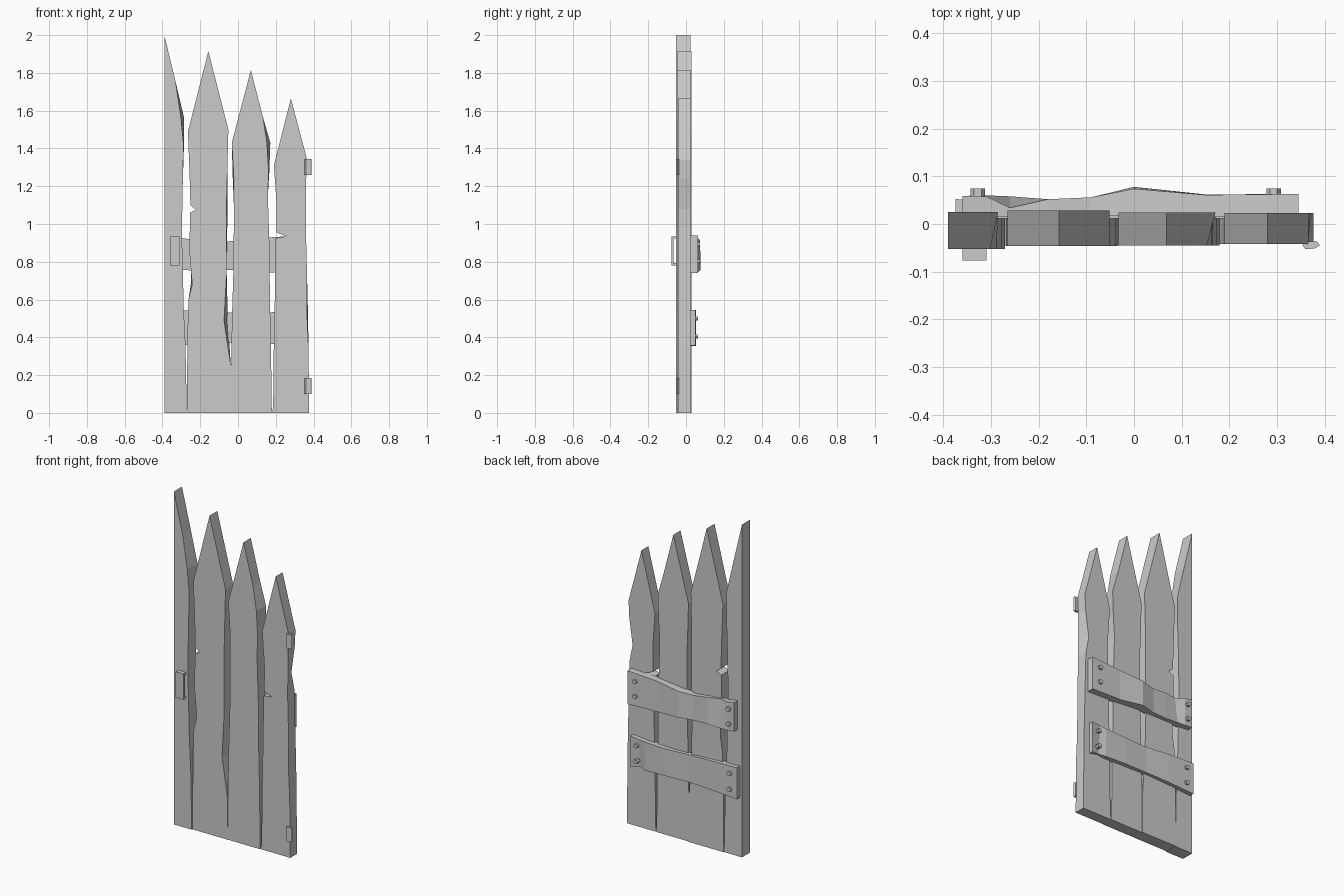
import bpy, bmesh, math


def finish(name, bm):
    bmesh.ops.recalc_face_normals(bm, faces=bm.faces)
    mesh = bpy.data.meshes.new(name)
    bm.to_mesh(mesh)
    bm.free()
    ob = bpy.data.objects.new(name, mesh)
    bpy.context.collection.objects.link(ob)
    return ob


def loft(name, rings):
    """Skin equal-length rings of points and cap both ends."""
    bm = bmesh.new()
    vs = [[bm.verts.new(p) for p in r] for r in rings]
    n = len(vs[0])
    for a, b in zip(vs, vs[1:]):
        for i in range(n):
            j = (i + 1) % n
            bm.faces.new((a[i], a[j], b[j], b[i]))
    bm.faces.new(vs[0])
    bm.faces.new(vs[-1])
    return finish(name, bm)


def plank(name, y0, y1, outline):
    """Outline points are (x, z) or (x, z, back shift in x)."""
    front = [(p[0], y0, p[1]) for p in outline]
    back = [(p[0] + (p[2] if len(p) > 2 else 0), y1, p[1]) for p in outline]
    return loft(name, [front, back])


# Pointed planks with worn edges and split notches
plank("plank_1", -0.052, 0.025, [
    (-0.39, 0), (-0.39, 2.0), (-0.332, 1.76), (-0.302, 1.56, 0.017),
    (-0.288, 1.42, 0.002), (-0.293, 1.2), (-0.297, 0.95), (-0.292, 0.75),
    (-0.287, 0.54), (-0.278, 0.36), (-0.271, 0)])
plank("plank_2", -0.046, 0.028, [
    (-0.27, 0), (-0.268, 0.4), (-0.262, 0.6), (-0.242, 0.68, -0.008),
    (-0.248, 0.74), (-0.257, 0.85), (-0.254, 1.06), (-0.222, 1.075),
    (-0.252, 1.1), (-0.256, 1.25), (-0.265, 1.49), (-0.157, 1.915),
    (-0.051, 1.5), (-0.056, 1.3), (-0.062, 1.05, 0.006), (-0.06, 0.75),
    (-0.074, 0.49, 0.02), (-0.038, 0.25), (-0.035, 0)])
plank("plank_3", -0.045, 0.024, [
    (-0.036, 0), (-0.036, 0.25), (-0.032, 0.5), (-0.023, 0.8),
    (-0.022, 1.1), (-0.022, 1.25, -0.006), (-0.033, 1.43), (0.068, 1.815),
    (0.131, 1.57), (0.153, 1.43, 0.018), (0.162, 1.28, 0.004), (0.158, 1.15),
    (0.166, 0.9), (0.169, 0.6), (0.174, 0.38), (0.179, 0)])
plank("plank_4", -0.042, 0.023, [
    (0.179, 0), (0.186, 0.03), (0.19, 0.4), (0.196, 0.65),
    (0.199, 0.925), (0.255, 0.935), (0.203, 0.955), (0.205, 1.1),
    (0.19, 1.31), (0.28, 1.665), (0.366, 1.34), (0.361, 1.24),
    (0.361, 1.08, -0.022), (0.359, 0.98), (0.365, 0.75),
    (0.366, 0.5, 0.005), (0.373, 0.35), (0.377, 0)])


# Warped rear braces: (x, inner y, outer y low, outer y high, z low, z high)
def brace(name, sections):
    loft(name, [[(x, yi, z0), (x, ylo, z0), (x, yhi, z1), (x, yi, z1)]
                for x, yi, ylo, yhi, z0, z1 in sections])


brace("upper_brace", [
    (-0.36, 0.015, 0.059, 0.059, 0.76, 0.935),
    (-0.31, 0.015, 0.060, 0.058, 0.757, 0.927),
    (-0.26, 0.015, 0.058, 0.034, 0.755, 0.92),
    (-0.18, 0.015, 0.052, 0.052, 0.755, 0.915),
    (-0.09, 0.015, 0.056, 0.056, 0.755, 0.905),
    (0.00, 0.020, 0.078, 0.074, 0.757, 0.912),
    (0.15, 0.015, 0.062, 0.061, 0.745, 0.928),
    (0.345, 0.015, 0.063, 0.063, 0.74, 0.94)])
brace("lower_brace", [
    (-0.375, 0.012, 0.052, 0.052, 0.355, 0.545),
    (-0.2, 0.012, 0.050, 0.050, 0.365, 0.54),
    (-0.05, 0.012, 0.046, 0.042, 0.37, 0.532),
    (0.1, 0.012, 0.050, 0.050, 0.367, 0.53),
    (0.24, 0.012, 0.048, 0.050, 0.363, 0.535),
    (0.28, 0.012, 0.032, 0.050, 0.37, 0.54),
    (0.335, 0.012, 0.050, 0.050, 0.357, 0.545)])

# Nail heads at both ends of each brace
for label, zs, y in (("upper", (0.80, 0.89), 0.074), ("lower", (0.405, 0.50), 0.064)):
    for x in (-0.328, 0.293):
        for z in zs:
            loft(label + "_nail", [
                [(x + 0.015 * math.cos(i * math.pi / 3), yy,
                  z + 0.013 * math.sin(i * math.pi / 3)) for i in range(6)]
                for yy in (y - 0.03, y)])

# U-shaped pull handle on the front
handle = [(-0.05, 0.78), (-0.077, 0.78), (-0.077, 0.935), (-0.05, 0.935),
          (-0.05, 0.922), (-0.067, 0.922), (-0.067, 0.793), (-0.05, 0.793)]
loft("pull_handle", [[(x, y, z) for y, z in handle] for x in (-0.36, -0.31)])

# Hinge knuckles on the right edge
knuckle = [(0.353, -0.044), (0.36, -0.053), (0.38, -0.051),
           (0.39, -0.045), (0.383, -0.036), (0.362, -0.037)]
for z in (0.1, 1.26):
    loft("hinge", [[(x, y, zz) for x, y in knuckle] for zz in (z, z + 0.085)])
